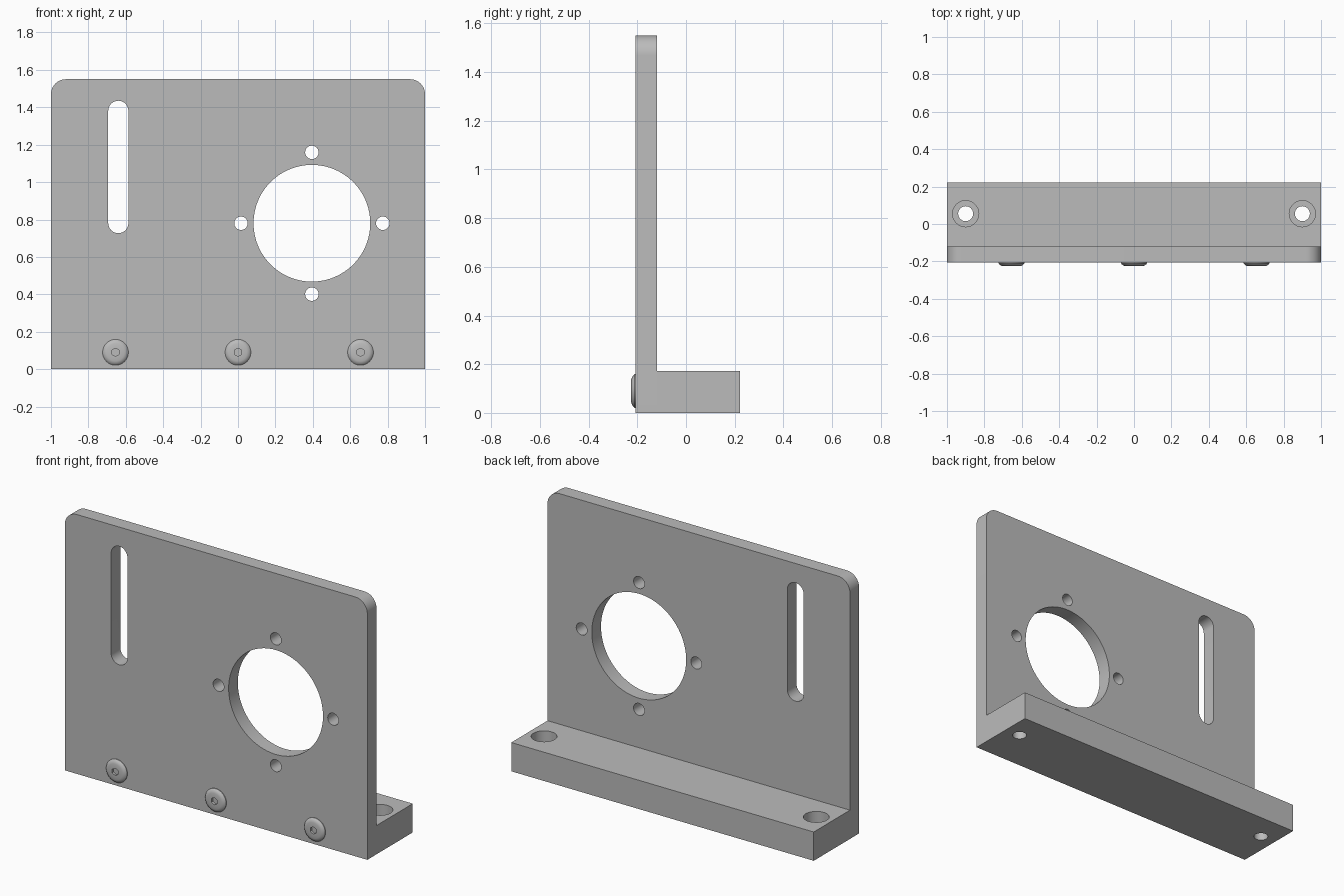
import bpy, bmesh, math
from mathutils import Matrix, Vector

cube = bpy.data.objects.get("Cube")
if cube:
    bpy.data.objects.remove(cube, do_unlink=True)

grey = bpy.data.materials.new("machined_grey")
grey.use_nodes = True
tone = (0.5, 0.5, 0.5, 1)
grey.diffuse_color = tone
grey.node_tree.nodes["Principled BSDF"].inputs["Base Color"].default_value = tone

FRONT, SEAM, BACK = -0.207, -0.12, 0.222
TO_FRONT = Matrix.Rotation(math.pi / 2, 4, 'X')  # local z becomes -y


def finish(name, bm):
    bmesh.ops.recalc_face_normals(bm, faces=bm.faces)
    mesh = bpy.data.meshes.new(name)
    bm.to_mesh(mesh)
    bm.free()
    obj = bpy.data.objects.new(name, mesh)
    bpy.context.collection.objects.link(obj)
    mesh.materials.append(grey)
    return obj


def arc(cx, cz, r, start, end, steps):
    return [(cx + r * math.cos(math.radians(start + (end - start) * i / steps)),
             cz + r * math.sin(math.radians(start + (end - start) * i / steps)))
            for i in range(steps + 1)]


def extrude_profile(name, points, y0, y1):
    bm = bmesh.new()
    face = bm.faces.new([bm.verts.new((x, y0, z)) for x, z in points])
    out = bmesh.ops.extrude_face_region(bm, geom=[face])
    verts = [v for v in out["geom"] if isinstance(v, bmesh.types.BMVert)]
    bmesh.ops.translate(bm, verts=verts, vec=(0, y1 - y0, 0))
    return finish(name, bm)


def cylinder(name, centre, radius, depth, sides=64, rot=Matrix()):
    bm = bmesh.new()
    bmesh.ops.create_cone(bm, cap_ends=True, segments=sides, radius1=radius,
                          radius2=radius, depth=depth,
                          matrix=Matrix.Translation(centre) @ rot)
    return finish(name, bm)


def cut(obj, cutters):
    for c in cutters:
        mod = obj.modifiers.new(c.name, 'BOOLEAN')
        mod.operation = 'DIFFERENCE'
        mod.solver = 'EXACT'
        mod.object = c
    bpy.context.view_layer.objects.active = obj
    for mod in list(obj.modifiers):
        bpy.ops.object.modifier_apply(modifier=mod.name)
    for c in cutters:
        bpy.data.objects.remove(c, do_unlink=True)


def smooth(obj):
    bpy.ops.object.select_all(action='DESELECT')
    obj.select_set(True)
    bpy.context.view_layer.objects.active = obj
    bpy.ops.object.shade_smooth_by_angle(angle=math.radians(30))


# Upright plate with rounded top corners
outline = [(-1, 0), (1, 0)] + arc(0.92, 1.47, 0.08, 0, 90, 12) + arc(-0.92, 1.47, 0.08, 90, 180, 12)
plate = extrude_profile("upright_plate", outline, FRONT, SEAM)

# Motor opening, its four bolt holes, and the adjustment slot
mid_y = (FRONT + SEAM) / 2
cx, cz = 0.395, 0.78
cutters = [cylinder("bore_cutter", (cx, mid_y, cz), 0.312, 0.3, 96, TO_FRONT)]
for i in range(4):
    a = i * math.pi / 2
    spot = (cx + 0.379 * math.cos(a), mid_y, cz + 0.379 * math.sin(a))
    cutters.append(cylinder("bolt_hole_cutter", spot, 0.036, 0.3, 32, TO_FRONT))
slot = arc(-0.64, 1.381, 0.054, 0, 180, 16) + arc(-0.64, 0.781, 0.054, 180, 360, 16)
cutters.append(extrude_profile("slot_cutter", slot, FRONT - 0.1, SEAM + 0.1))
cut(plate, cutters)
smooth(plate)

# Base bar with counterbored mounting holes
base = extrude_profile("base_bar", [(-1, 0), (1, 0), (1, 0.172), (-1, 0.172)], SEAM, BACK)
cutters = []
for x in (-0.9, 0.9):
    cutters.append(cylinder("mount_hole_cutter", (x, 0.055, 0.1), 0.04, 0.5, 48))
    cutters.append(cylinder("counterbore_cutter", (x, 0.055, 0.182), 0.07, 0.2, 48))
cut(base, cutters)
smooth(base)

# Button-head screws with hex sockets
head_profile = [(0, 0), (0.069, 0), (0.069, 0.004), (0.064, 0.010),
                (0.056, 0.015), (0.047, 0.018), (0, 0.018)]
for label, x in (("right", -0.655), ("middle", 0), ("left", 0.655)):
    bm = bmesh.new()
    verts = [bm.verts.new((r, 0, h)) for r, h in head_profile]
    edges = [bm.edges.new(pair) for pair in zip(verts, verts[1:])]
    bmesh.ops.spin(bm, geom=verts + edges, cent=(0, 0, 0), axis=(0, 0, 1),
                   angle=math.tau, steps=48, use_merge=False)
    bmesh.ops.remove_doubles(bm, verts=bm.verts, dist=0.0001)
    spot = Vector((x, FRONT, 0.09))
    bmesh.ops.transform(bm, matrix=Matrix.Translation(spot) @ TO_FRONT, verts=bm.verts)
    screw = finish(label + "_screw_head", bm)
    socket = cylinder("socket_cutter", spot + Vector((0, -0.014, 0)), 0.022, 0.02, 6, TO_FRONT)
    cut(screw, [socket])
    smooth(screw)
